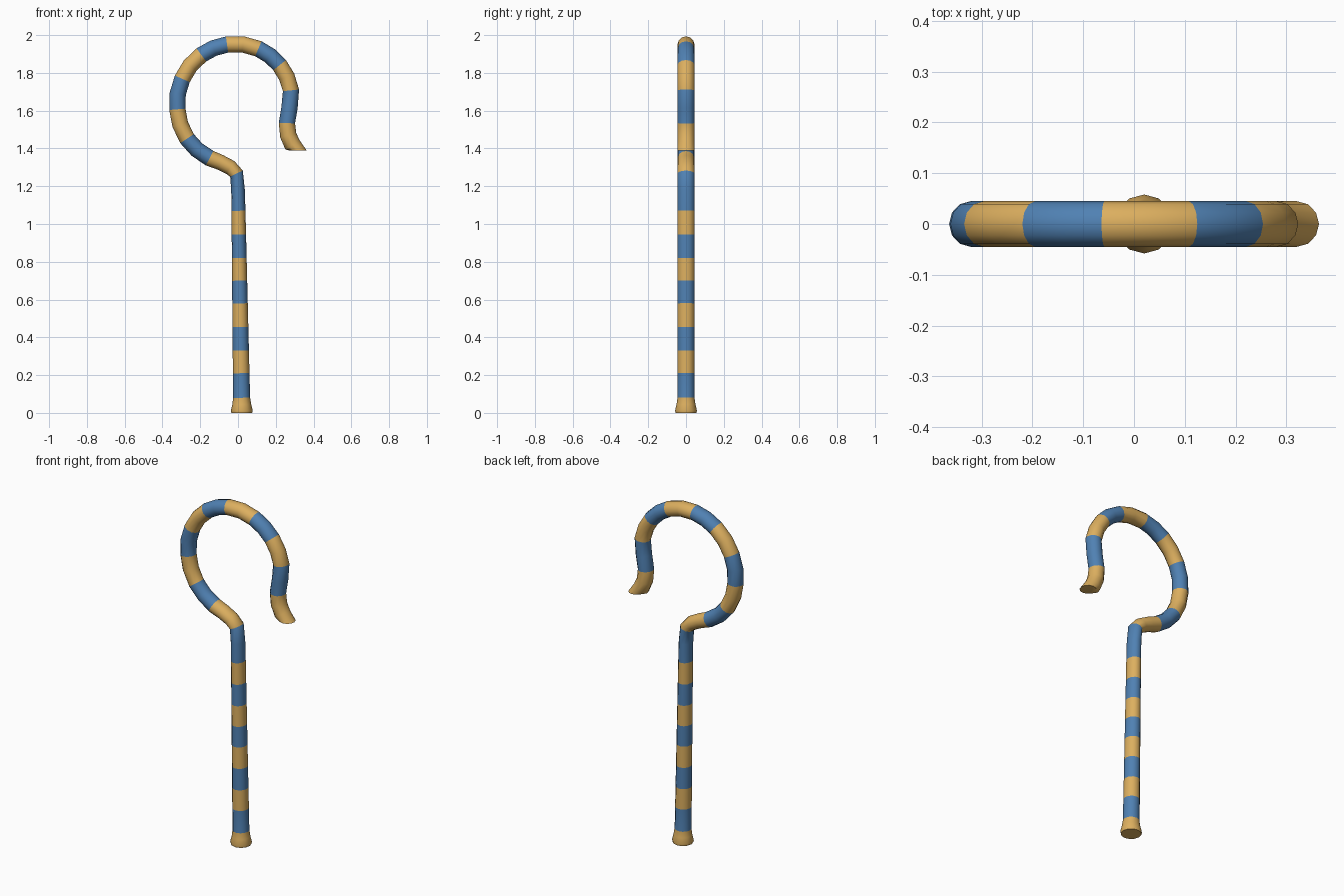
import bpy, bmesh, math
from mathutils import Vector

if "Cube" in bpy.data.objects:
    bpy.data.objects.remove(bpy.data.objects["Cube"])

SIDES = 12


def material(name, color):
    m = bpy.data.materials.new(name)
    m.diffuse_color = (*color, 1)
    m.use_nodes = True
    m.node_tree.nodes["Principled BSDF"].inputs["Base Color"].default_value = m.diffuse_color
    return m


def arc(angle, radius):
    a = math.radians(angle)
    return (-0.016 + radius * math.cos(a), 1.65 + radius * math.sin(a), 0.043, 0.045)


# Stripes from foot to tip; each holds stations (x, z, in-plane radius, depth radius)
stripes = [[(0.02, 0, 0.055, 0.055), (0.02, 0.012, 0.058, 0.058),
            (0.02, 0.045, 0.05, 0.05), (0.019, 0.08, 0.045, 0.045)]]

# Straight shaft, leaning and narrowing slightly
for z in (0.21, 0.33, 0.455, 0.58, 0.70, 0.82, 0.945, 1.07):
    t = (z - 0.08) / 0.99
    stripes.append([(0.019 - 0.0165 * t, z, 0.045 - 0.008 * t, 0.045)])

# Elbow under the hook
stripes.append([(0.0, 1.18, 0.036, 0.045), (-0.008, 1.267, 0.037, 0.045)])
stripes.append([(-0.042, 1.30, 0.04, 0.045), (-0.095, 1.327, 0.041, 0.045),
                arc(246, 0.33)])

# Round hook
bounds = [(246, 0.33), (218, 0.322), (188, 0.308), (157, 0.303), (126, 0.303),
          (98, 0.303), (66, 0.304), (39, 0.304), (11, 0.302)]
for (a0, r0), (a1, r1) in zip(bounds, bounds[1:]):
    stripes.append([arc((a0 + a1) / 2, (r0 + r1) / 2), arc(a1, r1)])

# Flicked-out tip
stripes.append([(0.273, 1.618, 0.043, 0.045), (0.259, 1.534, 0.043, 0.045)])
stripes.append([(0.266, 1.47, 0.044, 0.045), (0.288, 1.42, 0.045, 0.045),
                (0.32, 1.388, 0.044, 0.045)])

stations, colours = [], []
for i, stripe in enumerate(stripes):
    for s in stripe:
        stations.append(s)
        colours.append(i % 2)

# Sweep the round section along the path
bm = bmesh.new()
points = [Vector((s[0], 0, s[1])) for s in stations]
rings = []
for i, (x, z, w, d) in enumerate(stations):
    tangent = Vector((0, 0, 0))
    if i > 0:
        tangent += (points[i] - points[i - 1]).normalized()
    if i < len(points) - 1:
        tangent += (points[i + 1] - points[i]).normalized()
    else:
        tangent = Vector((0, 0, -1))  # tip is cut level
    tangent.normalize()
    side = Vector((tangent.z, 0, -tangent.x))
    ring = []
    for k in range(SIDES):
        a = 2 * math.pi * k / SIDES
        ring.append(bm.verts.new(points[i] + side * (w * math.cos(a))
                                 + Vector((0, d * math.sin(a), 0))))
    rings.append(ring)

for i in range(1, len(rings)):
    for k in range(SIDES):
        n = (k + 1) % SIDES
        f = bm.faces.new((rings[i - 1][k], rings[i - 1][n], rings[i][n], rings[i][k]))
        f.material_index = colours[i]
for cap in (rings[0][::-1], rings[-1]):
    bm.faces.new(cap).material_index = 0
bmesh.ops.recalc_face_normals(bm, faces=bm.faces[:])

mesh = bpy.data.meshes.new("striped_crook")
bm.to_mesh(mesh)
bm.free()
mesh.materials.append(material("golden tan", (0.72, 0.43, 0.115)))
mesh.materials.append(material("blue", (0.08, 0.22, 0.45)))
crook = bpy.data.objects.new("striped_crook", mesh)
bpy.context.collection.objects.link(crook)
bpy.context.view_layer.objects.active = crook
crook.select_set(True)
bpy.ops.object.shade_smooth_by_angle(angle=math.radians(40))
